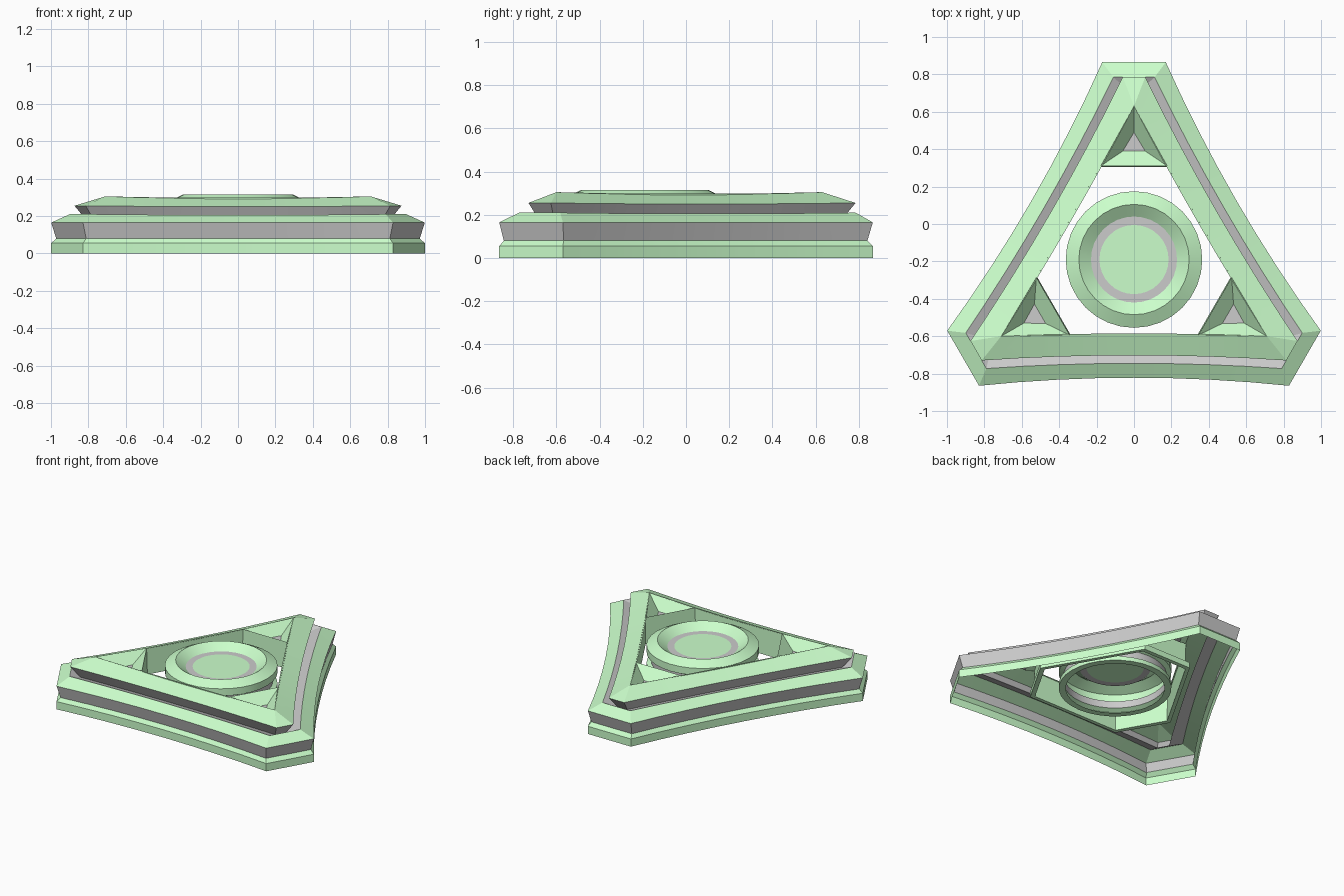
import bpy, bmesh, math
from mathutils import Vector, Matrix

if "Cube" in bpy.data.objects:
    bpy.data.objects.remove(bpy.data.objects["Cube"])

CY = -0.19          # centre of the three-fold symmetry
N = 8               # segments along each curved side
green = bpy.data.materials.new("green")
green.diffuse_color = (0.6, 1.0, 0.6, 1)
green.use_nodes = True
green.node_tree.nodes["Principled BSDF"].inputs["Base Color"].default_value = green.diffuse_color
grey = bpy.data.materials.new("plain_grey")
grey.diffuse_color = (0.57, 0.55, 0.57, 1)
grey.use_nodes = True
grey.node_tree.nodes["Principled BSDF"].inputs["Base Color"].default_value = grey.diffuse_color
G, K = 0, 1


def finish(bm, name):
    bmesh.ops.remove_doubles(bm, verts=bm.verts, dist=0.0005)
    bmesh.ops.translate(bm, verts=bm.verts, vec=(0, CY, 0))
    me = bpy.data.meshes.new(name)
    bm.to_mesh(me)
    bm.free()
    me.materials.append(green)
    me.materials.append(grey)
    ob = bpy.data.objects.new(name, me)
    bpy.context.collection.objects.link(ob)
    bpy.ops.object.select_all(action='DESELECT')
    ob.select_set(True)
    bpy.context.view_layer.objects.active = ob
    bpy.ops.object.shade_smooth_by_angle(angle=math.radians(20))
    return ob


def loft(bm, loops, mats):
    """Skin between successive counter-clockwise loops."""
    rings = [[bm.verts.new(p) for p in loop] for loop in loops]
    for r0, r1, m in zip(rings, rings[1:], mats):
        for i in range(len(r0)):
            j = (i + 1) % len(r0)
            bm.faces.new((r0[i], r0[j], r1[j], r1[i])).material_index = m
    return rings


def tri_loop(a, d, m, z, dip=0.0):
    """Blunt-cornered triangle: corner half width a, corner distance d,
    side distance m at its middle (sides bow inward)."""
    e = d / 2 + a * math.sqrt(3) / 2
    half = d * math.sqrt(3) / 2 - a / 2
    pts = []
    for k in range(3):
        rot = Matrix.Rotation(k * math.tau / 3, 3, 'Z')
        for i in range(N + 1):
            t = 2 * i / N - 1
            pts.append(rot @ Vector((t * half, -(m + (e - m) * t * t),
                                     z - dip * (1 - t * t))))
    return pts


def hexa(x, y, z):
    """Six-sided opening loop."""
    pts = []
    for k in range(3):
        rot = Matrix.Rotation(k * math.tau / 3, 3, 'Z')
        pts += [rot @ Vector((x, y, z)), rot @ Vector((-x, y, z))]
    return pts


# Stepped outer frame, an open shell
bm = bmesh.new()
loft(bm, [tri_loop(.17, 1.055, .632, 0),
          tri_loop(.17, 1.055, .632, .055),
          tri_loop(.16, 1.03, .61, .08),
          tri_loop(.17, 1.055, .632, .165),
          tri_loop(.11, .975, .555, .21, .005),
          tri_loop(.04, .91, .475, .175),
          tri_loop(.06, .975, .512, .255, .005),
          tri_loop(0, .82, .395, .305, .01)],
     [G, G, K, G, K, K, G])
finish(bm, "outer_frame")

# Sunken corner pockets with a small grey floor
bm = bmesh.new()
for k in range(3):
    rot = Matrix.Rotation(k * math.tau / 3, 3, 'Z')
    rim = [(0, .82, .305), (-.178, .5, .298), (.178, .5, .298)]
    floor = [(0, .68, .23), (-.06, .58, .23), (.06, .58, .23)]
    rings = loft(bm, [[rot @ Vector(p) for p in rim],
                      [rot @ Vector(p) for p in floor]], [G])
    bm.faces.new(rings[1]).material_index = K
finish(bm, "corner_pockets")

# Wall around the central opening with a small turned-out lip
bm = bmesh.new()
loft(bm, [hexa(.178, .5, .298), hexa(.178, .495, .11),
          hexa(.19, .525, .11), hexa(.19, .525, .15)], [G, G, G])
finish(bm, "opening_wall")

# Round centre piece, lathed from a profile (radius, height)
bm = bmesh.new()
profile = [(.32, .12), (.365, .12), (.365, .15), (.335, .165), (.335, .215), (.365, .23),
           (.365, .28), (.295, .315), (.23, .27), (.185, .27)]
circles = [[(r * math.cos(i * math.tau / 32), r * math.sin(i * math.tau / 32), z)
            for i in range(32)] for r, z in profile]
rings = loft(bm, circles, [G, G, G, K, G, G, G, G, K])
bm.faces.new(rings[-1]).material_index = G
finish(bm, "centre_ring")
